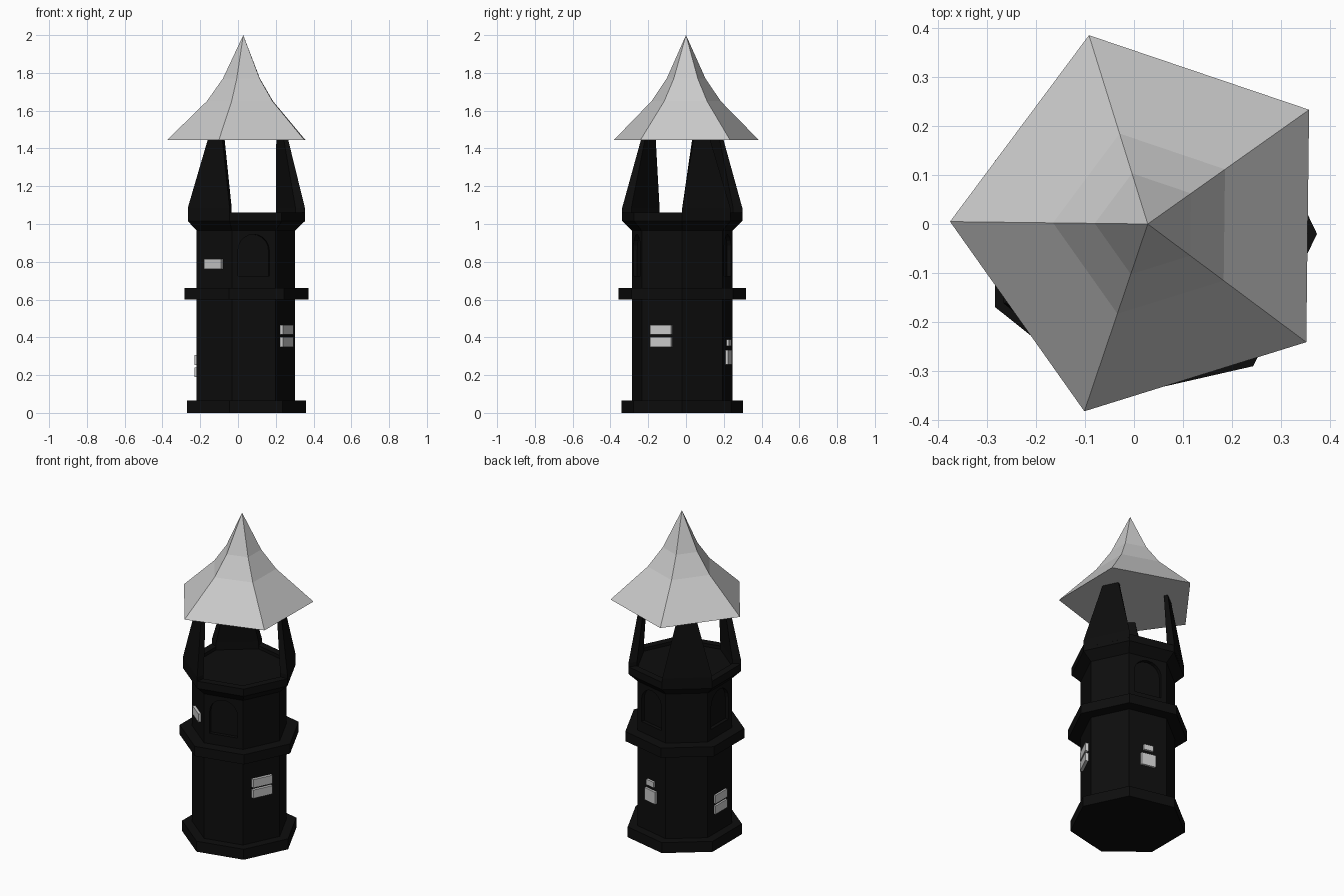
import bpy, bmesh, math
from mathutils import Vector

if "Cube" in bpy.data.objects:
    bpy.data.objects.remove(bpy.data.objects["Cube"])

CX, CY = 0.028, -0.02          # tower axis
STEP = math.tau / 7            # seven-sided tower

dark = bpy.data.materials.new("dark_stone")
dark.diffuse_color = (0.004, 0.004, 0.004, 1)
dark.use_nodes = True
dark.node_tree.nodes["Principled BSDF"].inputs["Base Color"].default_value = dark.diffuse_color


def make(name, bm, mat=None):
    bmesh.ops.remove_doubles(bm, verts=bm.verts, dist=1e-5)
    bmesh.ops.recalc_face_normals(bm, faces=bm.faces)
    me = bpy.data.meshes.new(name)
    bm.to_mesh(me)
    bm.free()
    ob = bpy.data.objects.new(name, me)
    bpy.context.collection.objects.link(ob)
    if mat:
        me.materials.append(mat)
    return ob


def turned(name, profile, sides, cx, cy, rot=0.0, mat=None):
    """Faceted solid of revolution, capped at the first and last rings."""
    bm = bmesh.new()
    rings = []
    for r, z in profile:
        if r == 0:
            rings.append([bm.verts.new((cx, cy, z))] * sides)
        else:
            rings.append([bm.verts.new((cx + r * math.cos(rot + math.tau * i / sides),
                                        cy + r * math.sin(rot + math.tau * i / sides), z))
                          for i in range(sides)])
    for a, b in zip(rings, rings[1:]):
        for i in range(sides):
            j = (i + 1) % sides
            bm.faces.new(list(dict.fromkeys((a[i], a[j], b[j], b[i]))))
    for ring in (rings[0], rings[-1]):
        if ring[0] is not ring[1]:
            bm.faces.new(ring)
    return make(name, bm, mat)


def on_face(k, a, t, z):
    """Point on tower side k: a = distance out from axis, t = sideways."""
    ang = (k + 0.5) * STEP
    c, s = math.cos(ang), math.sin(ang)
    return Vector((CX + a * c - t * s, CY + a * s + t * c, z))


def loft(name, k, low, high, mat=None):
    """Solid between matching outlines of (a, t, z) points on side k."""
    bm = bmesh.new()
    lo = [bm.verts.new(on_face(k, *p)) for p in low]
    hi = [bm.verts.new(on_face(k, *p)) for p in high]
    bm.faces.new(lo)
    bm.faces.new(hi)
    n = len(lo)
    for i in range(n):
        bm.faces.new((lo[i], lo[(i + 1) % n], hi[(i + 1) % n], hi[i]))
    return make(name, bm, mat)


# Tower body: plinth, shaft, middle band, flared parapet and sunken floor
tower = turned("tower_body", [
    (0.331, 0), (0.331, 0.065), (0.2735, 0.065), (0.2735, 0.6), (0.345, 0.6),
    (0.345, 0.66), (0.2735, 0.66), (0.2735, 0.965), (0.326, 1.015), (0.326, 1.06),
    (0.277, 1.06), (0.277, 1.04)], 7, CX, CY, 0, dark)

# Arched blind windows cut into the alternate sides
arch = [(-0.085, 0.725), (0.085, 0.725)] + [
    (0.085 * math.cos(math.pi * i / 10), 0.86 + 0.085 * math.sin(math.pi * i / 10))
    for i in range(11)]
for k in (1, 3, 5):
    cutter = loft("window_cutter", k, [(0.225, t, z) for t, z in arch],
                  [(0.30, t, z) for t, z in arch], dark)
    cutter.hide_render = True
    mod = tower.modifiers.new("window", 'BOOLEAN')
    mod.operation = 'DIFFERENCE'
    mod.solver = 'EXACT'
    mod.object = cutter
    bpy.context.view_layer.objects.active = tower
    bpy.ops.object.modifier_apply(modifier=mod.name)
    bpy.data.objects.remove(cutter)

# Three tapering posts carrying the roof
for k in (0, 2, 4):
    def outline(ao, ho, ai, hi, z):
        return [(ao, -ho, z), (ao, ho, z), (ai, hi, z), (ai, -hi, z)]
    foot = outline(0.294, 0.1415, 0.249, 0.12, 1.035)
    shoulder = outline(0.294, 0.1415, 0.249, 0.12, 1.085)
    top = outline(0.24, 0.049, 0.216, 0.046, 1.447)
    loft("roof_post_foot", k, foot, shoulder, dark)
    loft("roof_post", k, shoulder, top, dark)

# Five-sided sweeping roof
turned("roof", [(0.403, 1.445), (0.193, 1.65), (0.108, 1.77), (0, 2.0)],
       5, CX, 0.0, math.radians(-36.7))

# Loose bricks: side, sideways offset, centre height, width, outer distance
for k, t, z, w, out in [
        (4, 0.0, 0.788, 0.115, 0.262),
        (6, -0.04, 0.44, 0.125, 0.264), (6, 0.03, 0.375, 0.125, 0.264),
        (3, 0.045, 0.28, 0.115, 0.258), (3, -0.02, 0.215, 0.115, 0.258),
        (1, -0.055, 0.31, 0.09, 0.26), (1, -0.01, 0.372, 0.06, 0.26),
        (1, 0.035, 0.278, 0.09, 0.26)]:
    h = 0.017 if w < 0.07 else 0.022 if w < 0.1 else 0.026
    rect = [(-w / 2, z - h), (w / 2, z - h), (w / 2, z + h), (-w / 2, z + h)]
    loft("brick", k, [(0.238, a, b) for a, b in rect], [(out, a, b) for a, b in rect])
